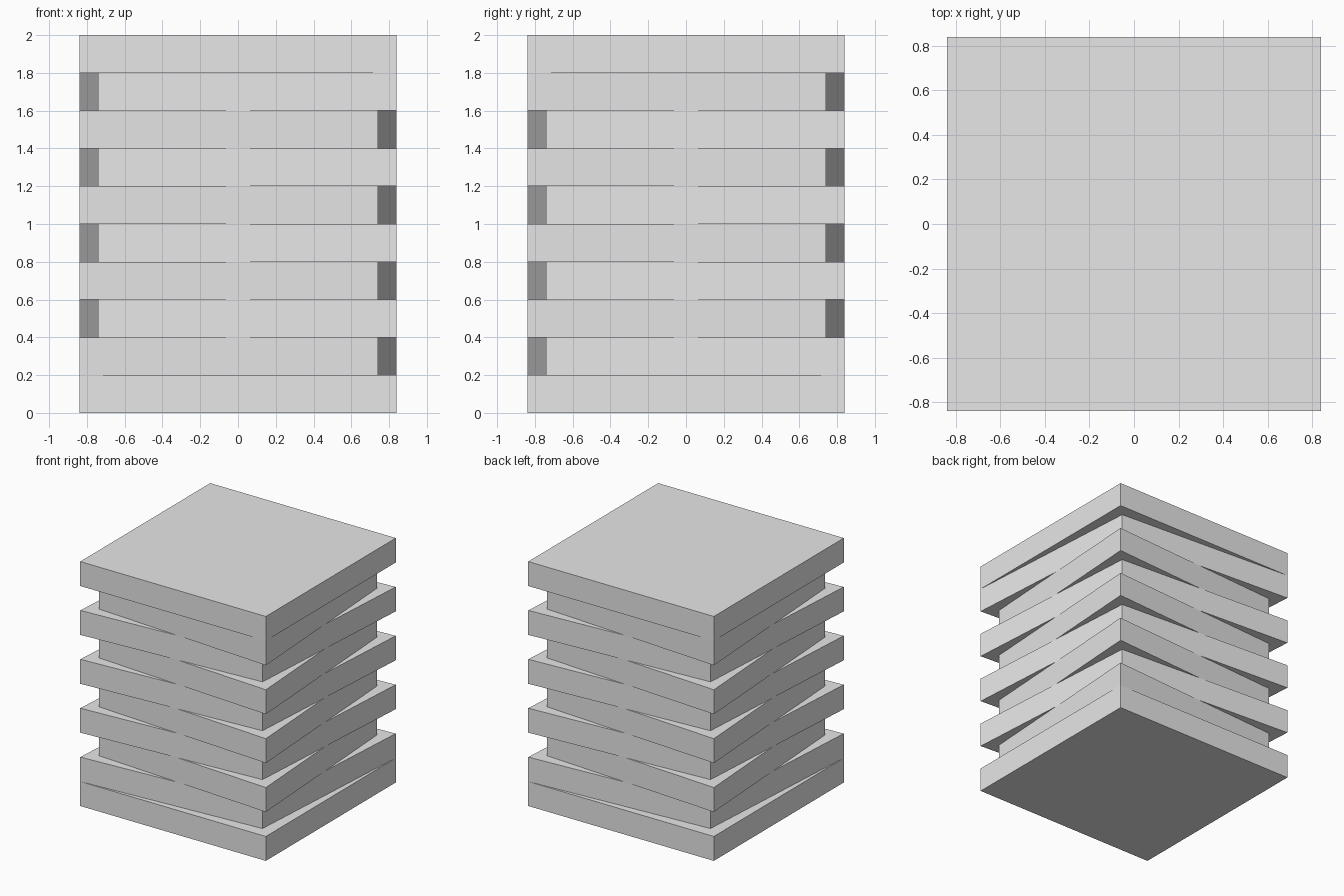
import bpy
import bmesh

cube = bpy.data.objects.get("Cube")
if cube:
    bpy.data.objects.remove(cube, do_unlink=True)

OUTER = 0.84    # half width of the square slabs and of the long diagonals
INNER = 0.74    # half width of the short diagonals
THICK = 0.2
LAYERS = 10

grey = bpy.data.materials.new("light_grey")
grey.use_nodes = True
colour = (0.8, 0.8, 0.8, 1.0)
grey.diffuse_color = colour
grey.node_tree.nodes["Principled BSDF"].inputs["Base Color"].default_value = colour


def add_slab(name, z, a, b):
    """Four-sided slab: corners at a on the rising diagonal, b on the falling one."""
    bm = bmesh.new()
    outline = [(-a, -a), (b, -b), (a, a), (-b, b)]
    base = bm.faces.new([bm.verts.new((x, y, 0)) for x, y in outline])
    top = bmesh.ops.extrude_face_region(bm, geom=[base])["geom"]
    verts = [v for v in top if isinstance(v, bmesh.types.BMVert)]
    bmesh.ops.translate(bm, verts=verts, vec=(0, 0, THICK))
    bmesh.ops.recalc_face_normals(bm, faces=bm.faces)
    mesh = bpy.data.meshes.new(name)
    bm.to_mesh(mesh)
    bm.free()
    mesh.materials.append(grey)
    slab = bpy.data.objects.new(name, mesh)
    slab.location.z = z
    bpy.context.collection.objects.link(slab)


# Square end slabs
add_slab("base_slab", 0, OUTER, OUTER)
add_slab("top_slab", (LAYERS - 1) * THICK, OUTER, OUTER)

# Diamond-shaped slabs, stretched along alternating diagonals
for i in range(1, LAYERS - 1):
    a, b = (OUTER, INNER) if i % 2 else (INNER, OUTER)
    add_slab(f"skewed_slab_{i}", i * THICK, a, b)
